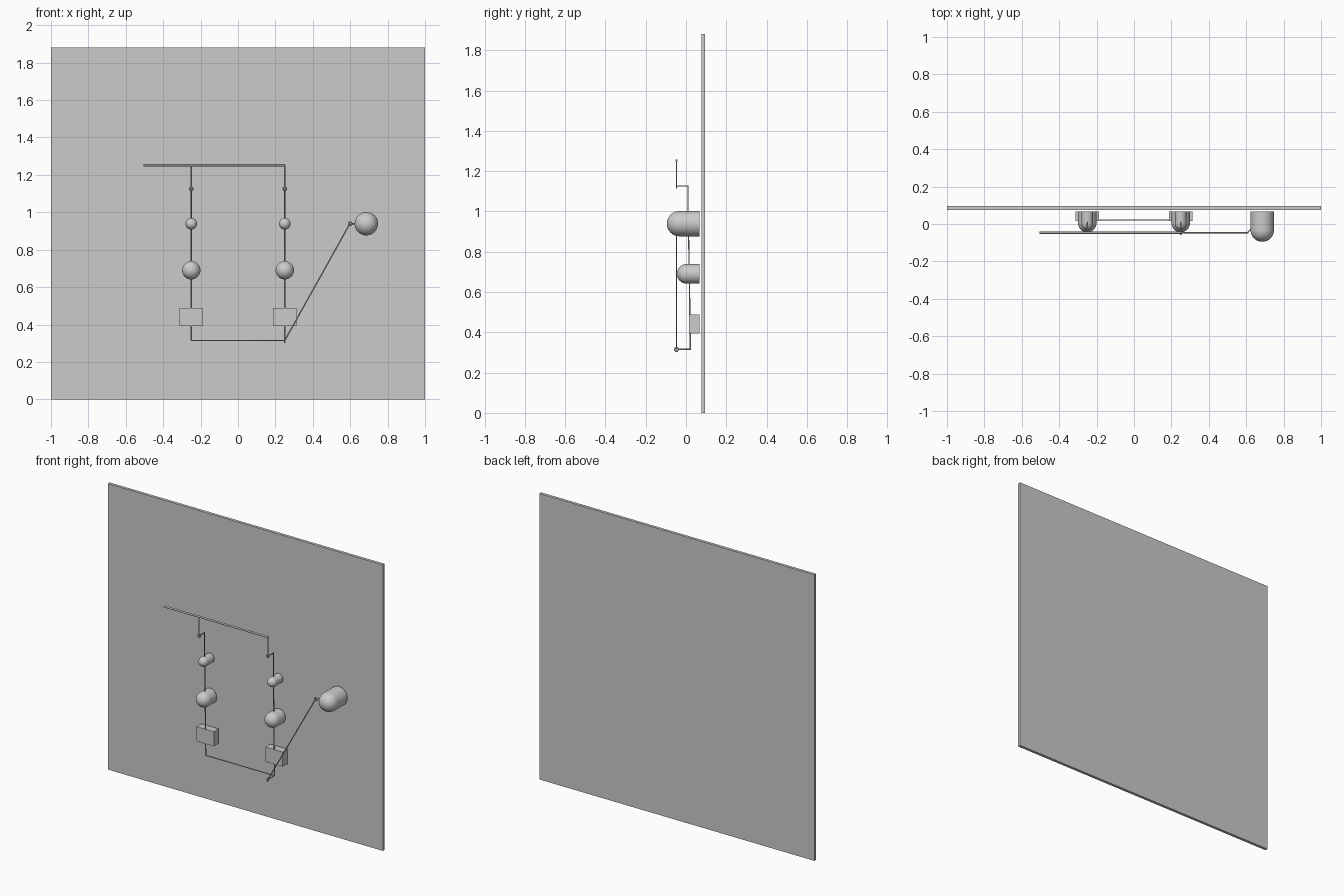
import bpy, bmesh, math
from mathutils import Matrix, Vector

if "Cube" in bpy.data.objects:
    bpy.data.objects.remove(bpy.data.objects["Cube"])

WIRE_Y = -0.047    # plane of the front wires
BACK_Y = 0.067     # flat backs of the weights


def finish(name, bm, smooth=False):
    bmesh.ops.recalc_face_normals(bm, faces=bm.faces)
    me = bpy.data.meshes.new(name)
    bm.to_mesh(me)
    bm.free()
    ob = bpy.data.objects.new(name, me)
    bpy.context.collection.objects.link(ob)
    if smooth:
        bpy.ops.object.select_all(action='DESELECT')
        ob.select_set(True)
        bpy.context.view_layer.objects.active = ob
        bpy.ops.object.shade_smooth_by_angle(angle=math.radians(35))
    return ob


def box(name, lo, hi):
    lo, hi = Vector(lo), Vector(hi)
    bm = bmesh.new()
    bmesh.ops.create_cube(bm, size=1)
    bmesh.ops.scale(bm, vec=hi - lo, verts=bm.verts)
    bmesh.ops.translate(bm, vec=(lo + hi) / 2, verts=bm.verts)
    return finish(name, bm)


def knob(name, x, z, r, y):
    """Peg along y with a round nose at the front and a flat back."""
    bm = bmesh.new()
    prof = [(r * math.sin(a), y - r * math.cos(a))
            for a in (i * math.pi / 24 for i in range(13))]
    prof += [(r, BACK_Y), (0, BACK_Y)]
    vs = [bm.verts.new((x + px, py, z)) for px, py in prof]
    es = [bm.edges.new(p) for p in zip(vs, vs[1:])]
    bmesh.ops.spin(bm, geom=vs + es, cent=(x, 0, z), axis=(0, 1, 0),
                   angle=math.tau, steps=32)
    bmesh.ops.remove_doubles(bm, verts=bm.verts, dist=1e-5)
    return finish(name, bm, True)


def wire(name, pts, r=0.0035, closed=False):
    cu = bpy.data.curves.new(name, 'CURVE')
    cu.dimensions = '3D'
    cu.bevel_depth = r
    cu.bevel_resolution = 2
    cu.use_fill_caps = True
    sp = cu.splines.new('POLY')
    sp.points.add(len(pts) - 1)
    for p, co in zip(sp.points, pts):
        p.co = (*co, 1)
    sp.use_cyclic_u = closed
    ob = bpy.data.objects.new(name, cu)
    bpy.context.collection.objects.link(ob)
    return ob


def ring(name, c, axis, r=0.009):
    turn = Matrix.Rotation(math.pi / 2, 3, 'Y' if axis == 'x' else 'X')
    pts = [Vector(c) + turn @ Vector((r * math.cos(a), r * math.sin(a), 0))
           for a in (i * math.tau / 16 for i in range(16))]
    return wire(name, pts, 0.0035, True)


# Back board
box("back_board", (-1, 0.076, 0), (1, 0.095, 1.88))

# Top rail
wire("top_rail", [(-0.505, WIRE_Y, 1.252), (0.252, WIRE_Y, 1.252)], 0.006)

# Two hanging strings of weights
for side, x in (("left", -0.25), ("right", 0.25)):
    wire(f"{side}_hanger", [(x, WIRE_Y, 1.252), (x, WIRE_Y, 1.132)])
    ring(f"{side}_hanger_ring", (x, WIRE_Y, 1.126), 'y')
    wire(f"{side}_string", [(x, WIRE_Y, 1.126), (x, 0.009, 1.126),
                            (x, 0.022, 0.315)])
    knob(f"{side}_small_knob", x, 0.939, 0.031, 0.0)
    knob(f"{side}_medium_knob", x, 0.69, 0.049, 0.004)
    box(f"{side}_block", (x - 0.0625, 0.016, 0.393), (x + 0.0625, BACK_Y, 0.489))

# Bottom link and its forward hook
wire("bottom_link", [(-0.25, 0.022, 0.315), (0.25, 0.022, 0.315),
                     (0.25, WIRE_Y + 0.008, 0.315)])
ring("bottom_ring", (0.25, WIRE_Y, 0.315), 'x')

# Diagonal link to the large knob
wire("diagonal_link", [(0.25, WIRE_Y, 0.315), (0.598, WIRE_Y, 0.939)])
ring("diagonal_ring", (0.6, WIRE_Y, 0.939), 'y')
wire("large_knob_hook", [(0.606, WIRE_Y, 0.939), (0.65, 0.0, 0.939)])
knob("large_knob", 0.686, 0.939, 0.0625, -0.0325)
